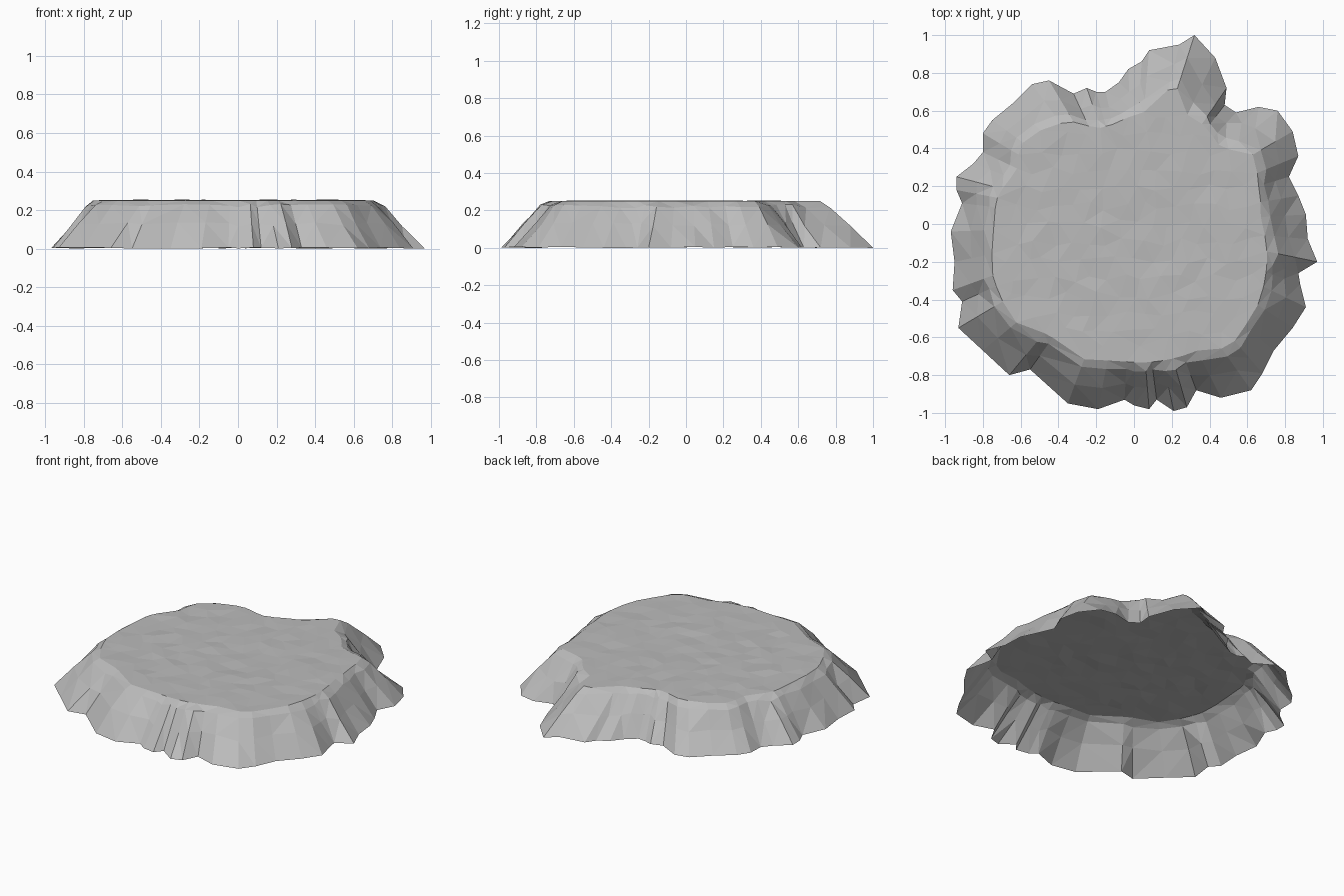
import bpy
import bmesh
import math
import random
from mathutils import Vector
from mathutils.geometry import delaunay_2d_cdt

random.seed(4)
old = bpy.data.objects.get("Cube")
if old:
    bpy.data.objects.remove(old, do_unlink=True)

HEIGHT = 0.25

# Ragged foot outline, counterclockwise, in hundredths of a unit
FOOT = [(97, -20), (92, -8), (91, 5), (87, 15), (82, 25), (87, 36), (84, 49), (76, 60),
        (66, 62), (54, 59), (48, 63), (49, 72), (43, 88), (32, 100), (24, 95),
        (8, 92), (4, 86), (-3, 82), (-8, 75), (-15, 70), (-20, 70), (-25, 72),
        (-32, 69), (-45, 76), (-54, 74), (-64, 64), (-75, 55), (-80, 48),
        (-80, 38), (-85, 32), (-94, 25), (-94, 18), (-91, 11), (-97, -4),
        (-95, -20), (-96, -35), (-91, -41), (-93, -55), (-80, -67), (-66, -80),
        (-55, -77), (-35, -95), (-19, -98), (-5, -93), (0, -96), (8, -98),
        (12, -93), (21, -99), (28, -97), (33, -88), (46, -92), (62, -88),
        (68, -79), (74, -67), (84, -55), (91, -44), (88, -32), (87, -26)]

# Plateau edge outline, in the same units
EDGE = [(70, -10), (67, 2), (66, 20), (64, 33), (60, 44), (47, 38), (36, 53),
        (28, 58), (28, 72), (18, 71), (5, 59), (-10, 53), (-20, 50), (-30, 54),
        (-45, 52), (-60, 42), (-62, 28), (-72, 15), (-74, 5), (-74, -10),
        (-76, -22), (-69, -42), (-60, -55), (-45, -58), (-30, -71), (-10, -72),
        (10, -73), (25, -70), (38, -65), (50, -66), (58, -55), (66, -42), (70, -25)]


def polar(p):
    return math.atan2(p[1], p[0]) % math.tau, math.hypot(*p) / 100


edge_polar = sorted(polar(p) for p in EDGE)


def edge_radius(angle):
    """Plateau radius in a given direction."""
    angle %= math.tau
    first, last = edge_polar[0], edge_polar[-1]
    ring = ([(last[0] - math.tau, last[1])] + edge_polar
            + [(first[0] + math.tau, first[1])])
    for (a, ra), (b, rb) in zip(ring, ring[1:]):
        if a <= angle <= b:
            return ra + (rb - ra) * (angle - a) / max(b - a, 1e-6)
    return first[1]


bm = bmesh.new()

# Cliff walls: foot, middle, shoulder and plateau edge rows
rows = [[], [], [], []]
for p in FOOT:
    angle, radius = polar(p)
    foot = Vector((p[0], p[1], 0)) / 100
    r = edge_radius(angle)
    top = Vector((r * math.cos(angle), r * math.sin(angle), 0))
    for k, (t, z, wobble) in enumerate([(0, 0.003, 0.003), (0.45, 0.125, 0.012),
                                        (0.8, 0.222, 0.01), (1, HEIGHT, 0)]):
        spread = 0.03 if 0 < k < 3 else 0
        co = foot.lerp(top, t + random.uniform(-spread, spread))
        co.z = z + random.uniform(-wobble, wobble)
        rows[k].append(bm.verts.new(co))

n = len(FOOT)
for low, high in zip(rows, rows[1:]):
    for i in range(n):
        j = (i + 1) % n
        bm.faces.new((low[i], low[j], high[j], high[i]))
bmesh.ops.triangulate(bm, faces=bm.faces[:])

# Plateau: gently uneven triangles on a jittered grid, open underneath
points = [v.co.xy for v in rows[3]]
step = 0.095
for gx in range(-9, 10):
    for gy in range(-9, 10):
        x = (gx + 0.5 * (gy % 2) + random.uniform(-0.25, 0.25)) * step
        y = (gy + random.uniform(-0.25, 0.25)) * step
        if math.hypot(x, y) < edge_radius(math.atan2(y, x)) - 0.05:
            points.append(Vector((x, y)))
loop = [(i, (i + 1) % n) for i in range(n)]
flat, _, tris, origin, _, _ = delaunay_2d_cdt(points, loop, [], 1, 1e-5)
cap = []
for co, src in zip(flat, origin):
    on_edge = any(s < n for s in src)
    lift = 0 if on_edge else random.uniform(-0.004, 0.004)
    cap.append(bm.verts.new((co.x, co.y, HEIGHT + lift)))
for tri in tris:
    face = bm.faces.new([cap[i] for i in tri])
    face.normal_update()
    if face.normal.z < 0:
        face.normal_flip()
bmesh.ops.remove_doubles(bm, verts=bm.verts[:], dist=1e-4)

mesh = bpy.data.meshes.new("rock_plateau")
bm.to_mesh(mesh)
bm.free()
plateau = bpy.data.objects.new("rock_plateau", mesh)
bpy.context.collection.objects.link(plateau)

# Plain grey stone
stone = bpy.data.materials.new("grey_stone")
stone.use_nodes = True
colour = (0.5, 0.5, 0.5, 1)
stone.diffuse_color = colour
stone.node_tree.nodes["Principled BSDF"].inputs["Base Color"].default_value = colour
mesh.materials.append(stone)
